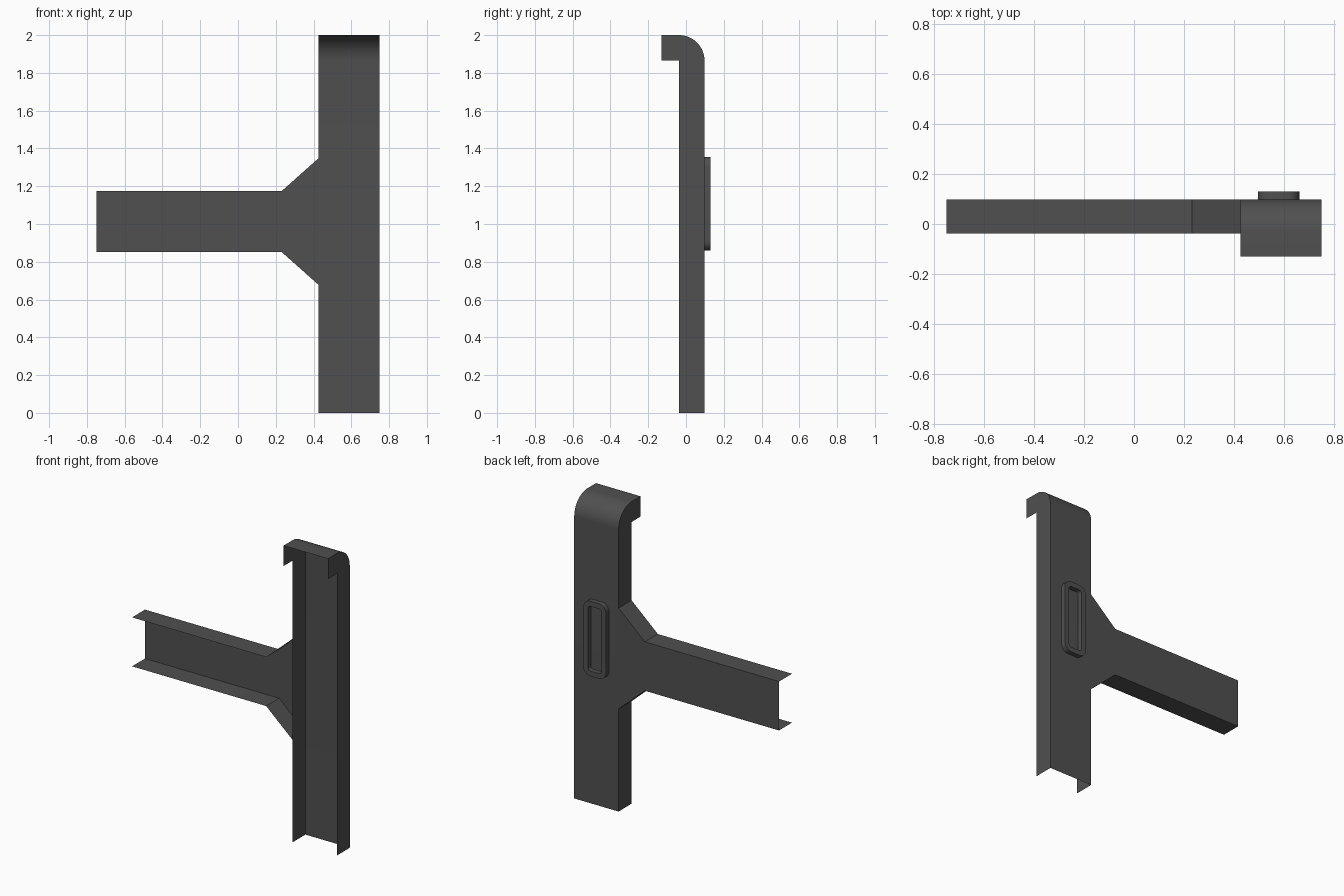
import bpy, bmesh, math

if "Cube" in bpy.data.objects:
    bpy.data.objects.remove(bpy.data.objects["Cube"])

BACK, FRONT, HOOK = 0.098, -0.037, -0.13   # y of web, flange edge, hook tip
X0, X1 = 0.425, 0.75                       # upright sides
R = BACK - FRONT                           # bend radius = flange depth
ZB = 2.0 - R

metal = bpy.data.materials.new("dark_grey_steel")
metal.diffuse_color = (0.08, 0.08, 0.08, 1)
metal.use_nodes = True
metal.node_tree.nodes["Principled BSDF"].inputs["Base Color"].default_value = metal.diffuse_color


def finish(name, bm):
    """Weld, orient so the back face looks to +y, shade by angle."""
    bmesh.ops.remove_doubles(bm, verts=bm.verts, dist=1e-5)
    bmesh.ops.recalc_face_normals(bm, faces=bm.faces)
    bm.normal_update()
    web = max(bm.faces, key=lambda f: abs(f.normal.y) * f.calc_area())
    if web.normal.y < 0:
        bmesh.ops.reverse_faces(bm, faces=bm.faces)
    me = bpy.data.meshes.new(name)
    bm.to_mesh(me)
    bm.free()
    me.materials.append(metal)
    me.shade_smooth()
    me.set_sharp_from_angle(angle=math.radians(30))
    ob = bpy.data.objects.new(name, me)
    bpy.context.collection.objects.link(ob)
    return ob


def face(bm, pts):
    return bm.faces.new([bm.verts.new(p) for p in pts])


# upright channel: web bent forward into a hook, with two side flanges
outer = [(BACK, 0)]
for i in range(17):
    a = math.pi / 2 * i / 16
    outer.append((FRONT + R * math.cos(a), ZB + R * math.sin(a)))
outer.append((HOOK, 2.0))
inner = [(HOOK, ZB), (FRONT, ZB), (FRONT, 0)]
bm = bmesh.new()
for (ya, za), (yb, zb) in zip(outer, outer[1:]):
    face(bm, [(X0, ya, za), (X1, ya, za), (X1, yb, zb), (X0, yb, zb)])
for x in (X0, X1):
    face(bm, [(x, y, z) for y, z in outer + inner])
finish("upright_channel", bm)

# side arm channel, flaring where it meets the upright
ZC = 1.013
edge = [(-0.75, 0.162), (0.232, 0.162), (X0, 0.334)]
bm = bmesh.new()
face(bm, [(x, BACK, ZC + h) for x, h in edge] +
         [(x, BACK, ZC - h) for x, h in reversed(edge)])
for s in (1, -1):
    for (xa, ha), (xb, hb) in zip(edge, edge[1:]):
        face(bm, [(xa, BACK, ZC + s * ha), (xb, BACK, ZC + s * hb),
                  (xb, FRONT, ZC + s * hb), (xa, FRONT, ZC + s * ha)])
finish("side_arm_channel", bm)


# raised slot rim on the back of the upright
def rounded(hw, hh, r, y, n=8):
    pts = []
    for k, (sx, sz) in enumerate([(1, 1), (-1, 1), (-1, -1), (1, -1)]):
        for i in range(n + 1):
            a = math.pi / 2 * (k + i / n)
            pts.append((0.578 + sx * (hw - r) + r * math.cos(a), y,
                        1.107 + sz * (hh - r) + r * math.sin(a)))
    return pts


rings = [rounded(0.083, 0.248, 0.05, BACK), rounded(0.083, 0.248, 0.05, 0.13),
         rounded(0.049, 0.214, 0.018, 0.13), rounded(0.049, 0.214, 0.018, BACK)]
bm = bmesh.new()
loops = [[bm.verts.new(p) for p in ring] for ring in rings]
count = len(loops[0])
for a, b in zip(loops, loops[1:]):
    for i in range(count):
        j = (i + 1) % count
        bm.faces.new([a[i], a[j], b[j], b[i]])
finish("slot_rim", bm)
